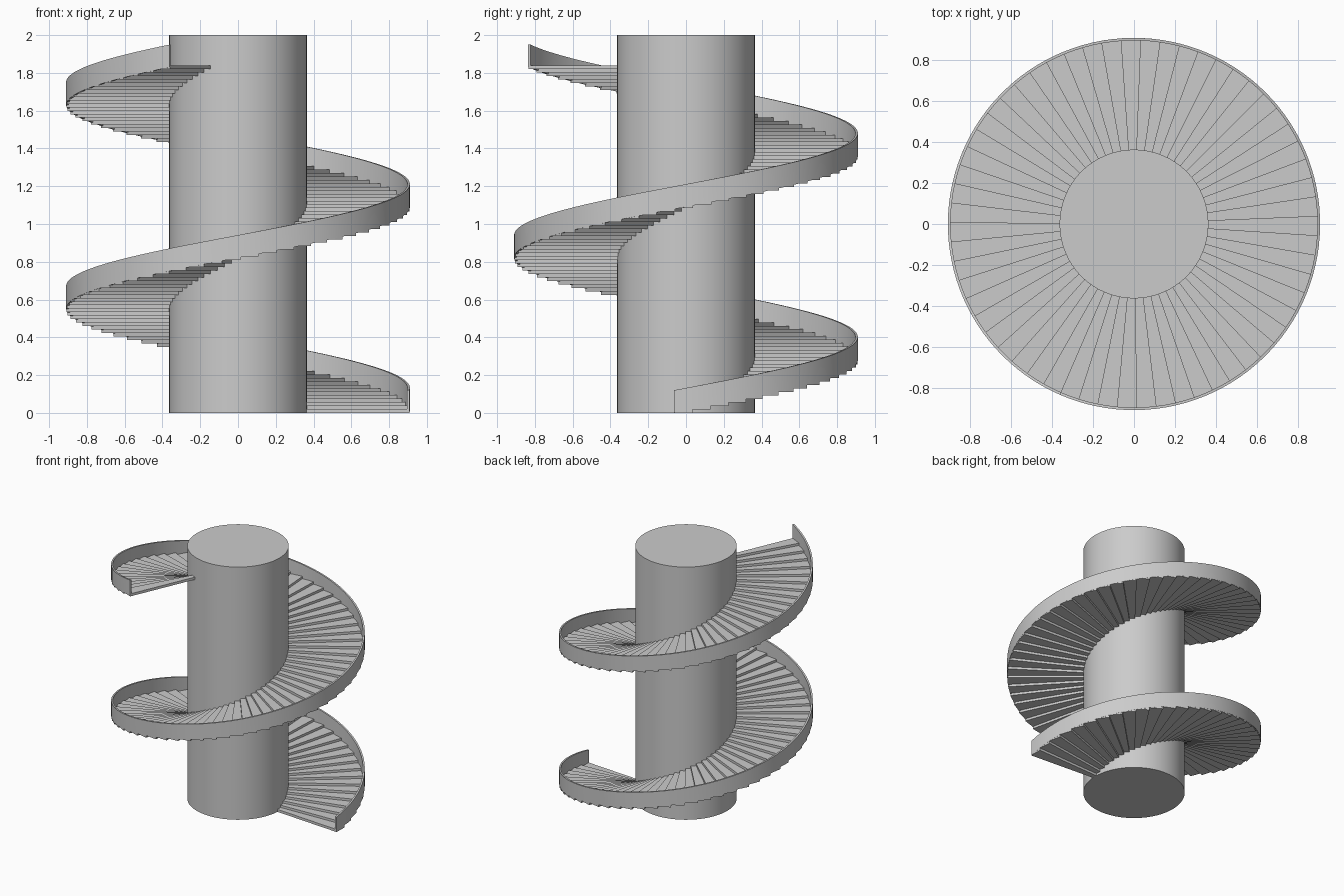
import bpy, bmesh
from math import cos, sin, radians

cube = bpy.data.objects.get("Cube")
if cube:
    bpy.data.objects.remove(cube, do_unlink=True)

# Overall dimensions
STEPS = 100
START, END = radians(-4), radians(606.6)
RISE = 1.83
COLUMN_R, INNER_R, OUTER_R = 0.364, 0.36, 0.91
WALL_H, WALL_T = 0.12, 0.013
TREAD_T = 0.02
TURN = (END - START) / STEPS

grey = bpy.data.materials.new("plain grey")
grey.use_nodes = True
colour = (0.6, 0.6, 0.6, 1)
grey.diffuse_color = colour
grey.node_tree.nodes["Principled BSDF"].inputs["Base Color"].default_value = colour


def polar(r, a, z):
    return (r * cos(a), r * sin(a), z)


def sweep(bm, rings):
    """Skin a row of four-cornered sections and cap both ends."""
    rows = [[bm.verts.new(p) for p in ring] for ring in rings]
    for a, b in zip(rows, rows[1:]):
        for k in range(4):
            n = (k + 1) % 4
            bm.faces.new((a[k], a[n], b[n], b[k]))
    bm.faces.new(rows[0][::-1])
    bm.faces.new(rows[-1])


def section(r0, r1, a, z0, z1):
    return [polar(r0, a, z0), polar(r1, a, z0), polar(r1, a, z1), polar(r0, a, z1)]


def finish(bm, name):
    bmesh.ops.recalc_face_normals(bm, faces=bm.faces)
    mesh = bpy.data.meshes.new(name)
    bm.to_mesh(mesh)
    bm.free()
    mesh.materials.append(grey)
    obj = bpy.data.objects.new(name, mesh)
    bpy.context.collection.objects.link(obj)
    return obj


def smooth(obj):
    bpy.ops.object.select_all(action="DESELECT")
    obj.select_set(True)
    bpy.context.view_layer.objects.active = obj
    bpy.ops.object.shade_smooth_by_angle(angle=radians(30))


# Central column
bpy.ops.mesh.primitive_cylinder_add(vertices=64, radius=COLUMN_R, depth=2, location=(0, 0, 1))
column = bpy.context.object
column.name = "central_column"
column.data.materials.append(grey)
smooth(column)

# Wedge treads climbing anticlockwise
bm = bmesh.new()
for i in range(STEPS):
    a = START + i * TURN
    z = i * (RISE - TREAD_T / 2) / (STEPS - 1)
    sweep(bm, [section(INNER_R, OUTER_R - 0.001, a + TURN * f, z, z + TREAD_T)
               for f in (0, 0.5, 1)])
finish(bm, "stair_treads")

# Solid outer balustrade following the helix
bm = bmesh.new()
COUNT = STEPS * 2
sweep(bm, [section(OUTER_R - WALL_T, OUTER_R, START + (END - START) * i / COUNT,
                   RISE * i / COUNT, RISE * i / COUNT + WALL_H)
           for i in range(COUNT + 1)])
smooth(finish(bm, "outer_balustrade"))
